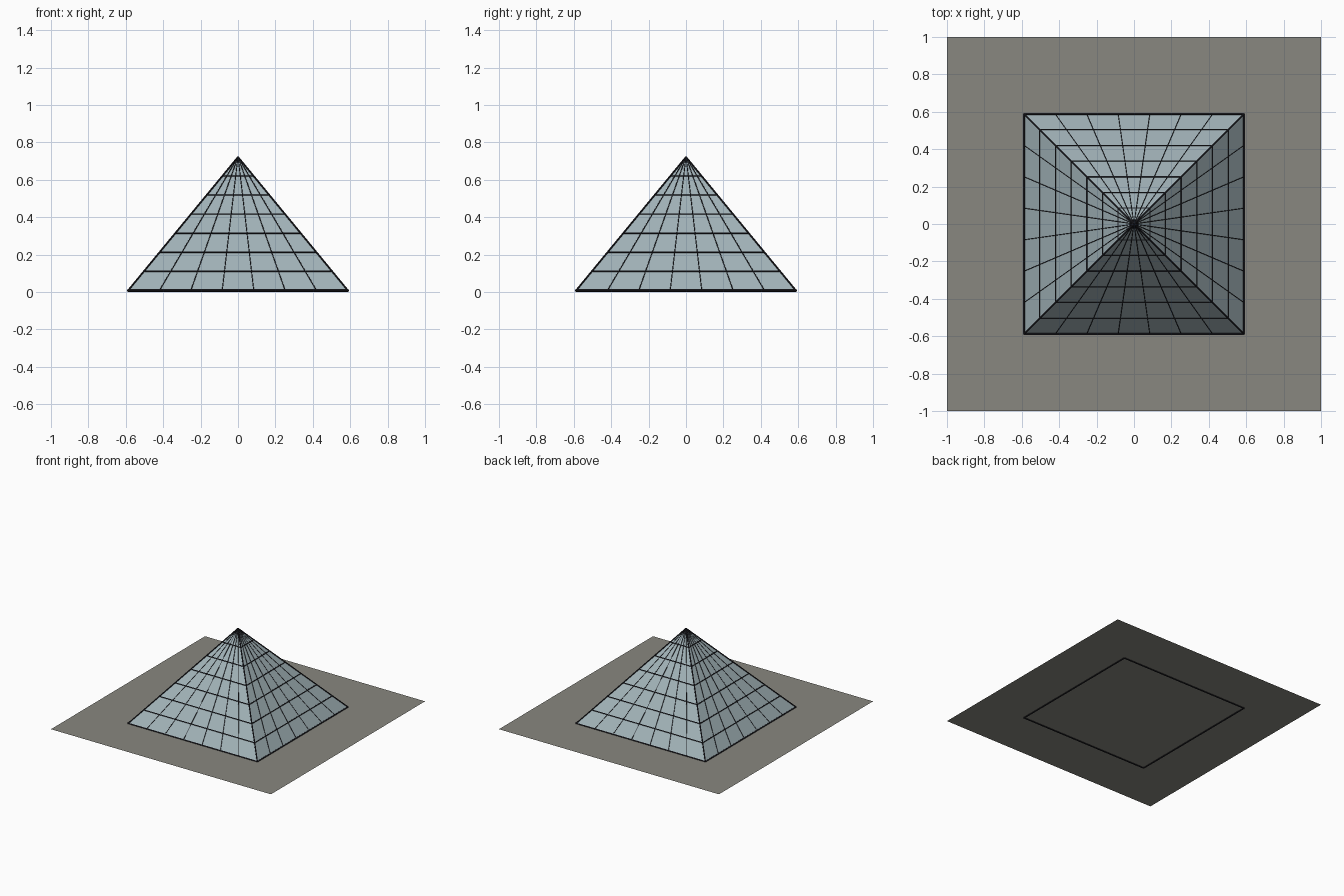
import bpy, bmesh, math
from mathutils import Vector

if "Cube" in bpy.data.objects:
    bpy.data.objects.remove(bpy.data.objects["Cube"])

BASE_Z, HALF, APEX_Z, N = 0.008, 0.588, 0.722, 7


def material(name, rgb):
    m = bpy.data.materials.new(name)
    m.diffuse_color = (*rgb, 1)
    m.use_nodes = True
    m.node_tree.nodes["Principled BSDF"].inputs["Base Color"].default_value = m.diffuse_color
    return m


glass = material("blue grey glass", (0.36, 0.45, 0.48))
metal = material("dark metal", (0.012, 0.012, 0.016))
stone = material("warm grey paving", (0.25, 0.245, 0.215))


def make_object(name, bm, mat):
    mesh = bpy.data.meshes.new(name)
    bm.to_mesh(mesh)
    bm.free()
    mesh.materials.append(mat)
    ob = bpy.data.objects.new(name, mesh)
    bpy.context.collection.objects.link(ob)
    return ob


def corners(t):
    """Corners of the square section at fraction t of the height."""
    h, z = HALF * (1 - t), BASE_Z + (APEX_Z - BASE_Z) * t
    return [Vector((x * h, y * h, z)) for x, y in ((-1, -1), (1, -1), (1, 1), (-1, 1))]


def bars(name, segments, radius, sides=6):
    """Thin straight rods joining pairs of points."""
    bm = bmesh.new()
    for a, b in segments:
        d = b - a
        made = bmesh.ops.create_cone(bm, cap_ends=True, segments=sides, radius1=radius,
                                     radius2=radius, depth=d.length)
        mat = d.to_track_quat('Z', 'Y').to_matrix().to_4x4()
        mat.translation = (a + b) / 2
        bmesh.ops.transform(bm, matrix=mat, verts=made["verts"])
    return make_object(name, bm, metal)


def ring(t):
    c = corners(t)
    return [(c[i], c[(i + 1) % 4]) for i in range(4)]


# Flat square of paving
bm = bmesh.new()
bmesh.ops.create_grid(bm, x_segments=1, y_segments=1, size=1)
bmesh.ops.translate(bm, verts=bm.verts, vec=(0, 0, BASE_Z))
make_object("paving", bm, stone)

# Four sloping glass faces
apex = Vector((0, 0, APEX_Z))
bm = bmesh.new()
top = bm.verts.new(apex)
foot = [bm.verts.new(c) for c in corners(0)]
for i in range(4):
    bm.faces.new((foot[i], foot[(i + 1) % 4], top))
make_object("glass_pyramid", bm, glass)

# Base frame and hip rafters
bars("base_frame", ring(0), 0.007)
bars("hip_rafters", [(c, apex) for c in corners(0)], 0.005)

# Level glazing bars
bars("level_bars", [s for k in range(1, N) for s in ring(k / N)], 0.004)

# Fine mullions converging on the apex
bars("mullions", [(a.lerp(b, k / N), apex) for a, b in ring(0) for k in range(1, N)], 0.0025)
